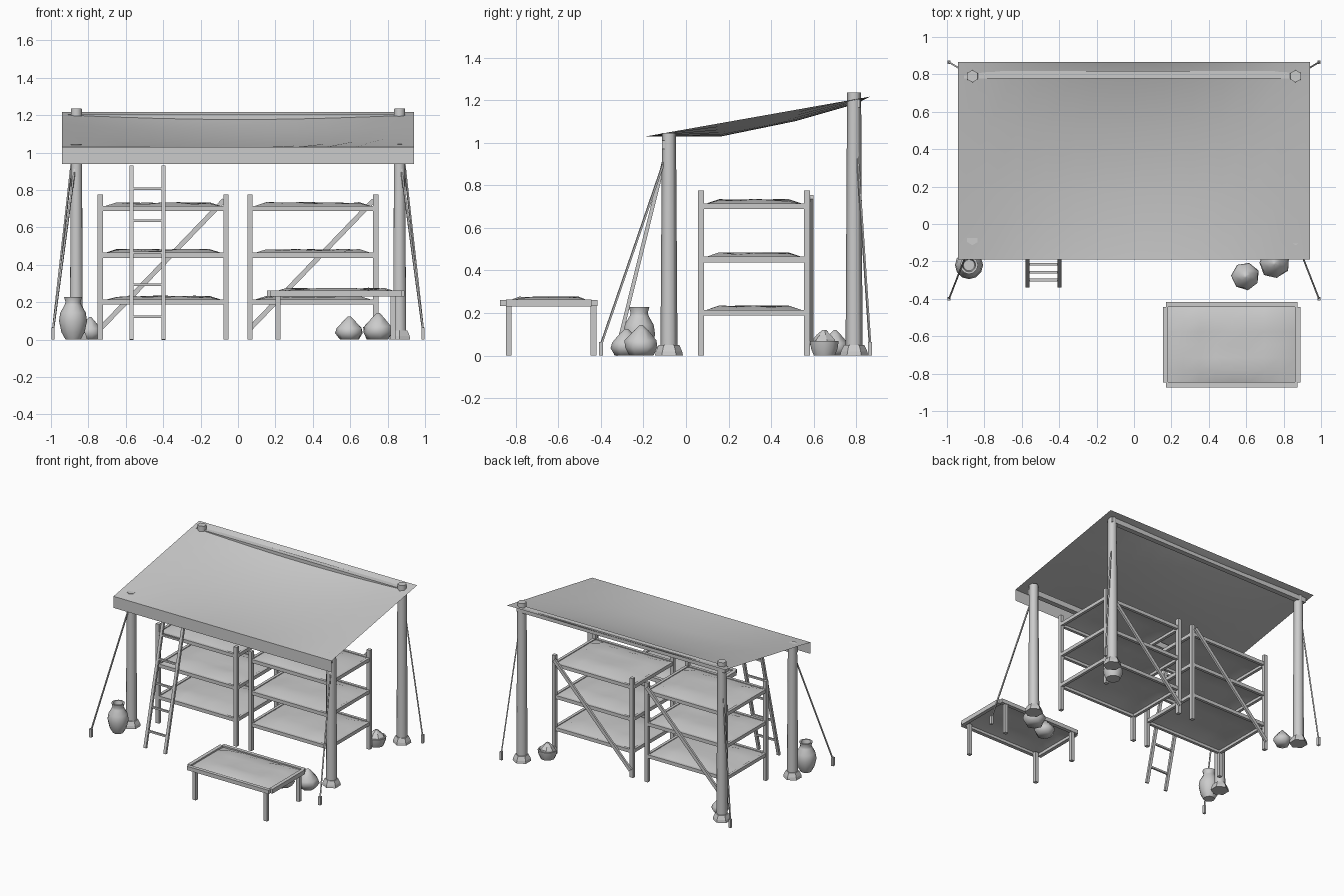
import bpy, bmesh, math, random
from mathutils import Vector

random.seed(4)
if "Cube" in bpy.data.objects:
    bpy.data.objects.remove(bpy.data.objects["Cube"])

GREY = (0.6, 0.6, 0.6, 1)
mat = bpy.data.materials.new("plain_grey")
mat.use_nodes = True
mat.diffuse_color = GREY
mat.node_tree.nodes["Principled BSDF"].inputs["Base Color"].default_value = GREY


def finish(name, bm, smooth=None):
    """Turn a bmesh into a named object, smooth below the given angle."""
    bmesh.ops.recalc_face_normals(bm, faces=bm.faces)
    me = bpy.data.meshes.new(name)
    bm.to_mesh(me)
    bm.free()
    me.materials.append(mat)
    if smooth:
        me.polygons.foreach_set("use_smooth", [True] * len(me.polygons))
        me.set_sharp_from_angle(angle=math.radians(smooth))
    ob = bpy.data.objects.new(name, me)
    bpy.context.collection.objects.link(ob)
    return ob


def box(name, x0, x1, y0, y1, z0, z1):
    bm = bmesh.new()
    bmesh.ops.create_cube(bm, size=1)
    for v in bm.verts:
        v.co = ((x0 + x1) / 2 + v.co.x * (x1 - x0),
                (y0 + y1) / 2 + v.co.y * (y1 - y0),
                (z0 + z1) / 2 + v.co.z * (z1 - z0))
    return finish(name, bm)


def strut(name, a, b, w, d):
    """Bar of section w by d running from a to b."""
    a, b = Vector(a), Vector(b)
    bm = bmesh.new()
    bmesh.ops.create_cube(bm, size=1)
    q = (b - a).to_track_quat('Z', 'Y')
    for v in bm.verts:
        v.co = (a + b) / 2 + q @ Vector((v.co.x * w, v.co.y * d, v.co.z * (b - a).length))
    return finish(name, bm)


def lathe(name, x, y, profile, sides, smooth=None, turn=0.0, wobble=0.0):
    """Spin (radius, height) points about a vertical axis, closing both ends."""
    bm = bmesh.new()
    rings = []
    for r, z in profile:
        ring = []
        for i in range(sides):
            a = turn + math.tau * i / sides
            rr = r * (1 + random.uniform(-wobble, wobble))
            ring.append(bm.verts.new((x + rr * math.cos(a), y + rr * math.sin(a), z)))
        rings.append(ring)
    for low, high in zip(rings, rings[1:]):
        for i in range(sides):
            j = (i + 1) % sides
            bm.faces.new((low[i], low[j], high[j], high[i]))
    bm.faces.new(rings[0])
    bm.faces.new(rings[-1])
    return finish(name, bm, smooth)


def cloth(name, x0, x1, y0, y1, z, rise):
    """Rumpled sheet whose border lies low and whose middle is raised."""
    n, m = 9, 7
    bm = bmesh.new()
    g = []
    for i in range(n):
        row = []
        for j in range(m):
            edge = i in (0, n - 1) or j in (0, m - 1)
            h = 0 if edge else rise * random.uniform(0.55, 1)
            row.append(bm.verts.new((x0 + (x1 - x0) * i / (n - 1),
                                     y0 + (y1 - y0) * j / (m - 1), z + h)))
        g.append(row)
    for i in range(n - 1):
        for j in range(m - 1):
            bm.faces.new((g[i][j], g[i + 1][j], g[i + 1][j + 1], g[i][j + 1]))
    return finish(name, bm, 60)


# Canopy sheet, sagging between its edges, with a hanging front valance
def canopy():
    cols, sag = 12, (0, 0.063, 0.053, 0.022, 0)
    depth = (0, 0.333, 0.667, 0.94, 1)
    bm = bmesh.new()
    rows = []
    for t, s in zip(depth, sag):
        rows.append([bm.verts.new((-0.942 + 1.884 * i / cols, -0.19 + 1.055 * t,
                                   1.03 + 0.187 * t - s * math.sin(math.pi * i / cols)))
                     for i in range(cols + 1)])
    for a, b in zip(rows, rows[1:]):
        for i in range(cols):
            bm.faces.new((a[i], a[i + 1], b[i + 1], b[i]))
    finish("canopy", bm, 60)
    bm = bmesh.new()
    bm.faces.new([bm.verts.new(p) for p in ((-0.942, -0.19, 0.94), (0.942, -0.19, 0.94),
                                            (0.942, -0.19, 1.03), (-0.942, -0.19, 1.03))])
    finish("canopy_valance", bm)


canopy()

# Posts with flared feet, guy ropes and stakes
for side, sx in (("right", -1), ("left", 1)):
    for end, y, top, tie, sy in (("front", -0.08, 1.045, 0.98, -0.40), ("back", 0.79, 1.237, 1.17, 0.865)):
        tag = f"{end}_{side}"
        x = sx * 0.864
        lathe(f"post_{tag}", x, y, [(0.04, 0.04), (0.033, top)], 6, 65, math.pi / 6)
        lathe(f"post_foot_{tag}", x, y, [(0.066, 0), (0.062, 0.02), (0.048, 0.05)], 6, None, math.pi / 6)
        strut(f"rope_{tag}", (x, y, tie), (sx * 0.989, sy, 0.05), 0.009, 0.009)
        box(f"stake_{tag}", sx * 0.989 - 0.009, sx * 0.989 + 0.009, sy - 0.01, sy + 0.01, 0, 0.065)

# Cross beams under the canopy
box("front_beam", -0.89, 0.89, -0.113, -0.073, 0.97, 1.012)
box("back_beam", -0.91, 0.89, 0.778, 0.818, 1.165, 1.203)

# Two shelving racks
for tag, x0 in (("right", -0.75), ("left", 0.05)):
    x1, y0, y1, w = x0 + 0.7, 0.056, 0.583, 0.028
    for px in (x0, x1 - w):
        for py in (y0, y1 - w):
            box(f"rack_post_{tag}", px, px + w, py, py + w, 0, 0.775)
    for z in (0.188, 0.438, 0.688):
        for py in (y0 + 0.003, y1 - w + 0.003):
            box(f"rack_long_rail_{tag}", x0 + w, x1 - w, py, py + 0.022, z, z + 0.027)
        for px in (x0 + 0.003, x1 - w + 0.003):
            box(f"rack_short_rail_{tag}", px, px + 0.022, y0 + w, y1 - w, z, z + 0.027)
        cloth(f"shelf_cloth_{tag}", x0 + 0.02, x1 - 0.02, y0 + 0.02, y1 - 0.02, z + 0.02, 0.028)
    strut(f"rack_brace_{tag}", (x0 + 0.015, 0.591, 0.06), (x1 - 0.025, 0.591, 0.745), 0.016, 0.026)

# Low table
tx0, tx1, ty0, ty1 = 0.155, 0.89, -0.873, -0.417
for py in (ty0, ty1 - 0.028):
    box("table_long_rail", tx0 + 0.015, tx1 - 0.015, py, py + 0.028, 0.232, 0.262)
for px in (tx0, tx1 - 0.028):
    box("table_short_rail", px, px + 0.028, ty0 + 0.026, ty1 - 0.026, 0.23, 0.264)
for px in (0.2, 0.815):
    for py in (-0.847, -0.448):
        box("table_leg", px, px + 0.028, py, py + 0.027, 0, 0.245)
cloth("table_cloth", tx0 + 0.02, tx1 - 0.02, ty0 + 0.02, ty1 - 0.02, 0.25, 0.028)

# Leaning ladder
LOW, HIGH = Vector((0, -0.33, 0)), Vector((0, -0.1, 0.93))
for x in (-0.57, -0.398):
    strut("ladder_rail", LOW + Vector((x, 0, 0)), HIGH + Vector((x, 0, 0)), 0.022, 0.018)
for k in range(5):
    p = LOW.lerp(HIGH, 0.132 + 0.184 * k)
    strut("ladder_rung", p + Vector((-0.57, 0, 0)), p + Vector((-0.398, 0, 0)), 0.014, 0.014)

# Tall jar
lathe("tall_jar", -0.882, -0.22, [(0.04, 0), (0.062, 0.04), (0.075, 0.1), (0.068, 0.145), (0.045, 0.185),
                                  (0.04, 0.2), (0.048, 0.228), (0.036, 0.228), (0.03, 0.2)], 12, 50)

# Tied sacks
for tag, x, y, r, h in (("front", 0.596, -0.28, 0.075, 0.125), ("front_left", 0.75, -0.21, 0.082, 0.143),
                        ("back_right", -0.79, 0.7, 0.066, 0.12)):
    lathe(f"sack_{tag}", x, y, [(r * 0.7, 0), (r, h * 0.28), (r * 0.93, h * 0.5), (r * 0.4, h * 0.83),
                                (r * 0.1, h)], 7, 70, 0.4, 0.05)

# Basket filled with produce
bx, by = 0.74, 0.65
lathe("basket", bx, by, [(0.052, 0), (0.066, 0.035), (0.071, 0.068), (0.062, 0.068), (0.058, 0.05)], 10, 50)
lathe("basket_produce", bx, by, [(0.06, 0.05), (0.054, 0.075), (0.033, 0.098), (0.01, 0.12)], 7, None, 0.2, 0.12)
